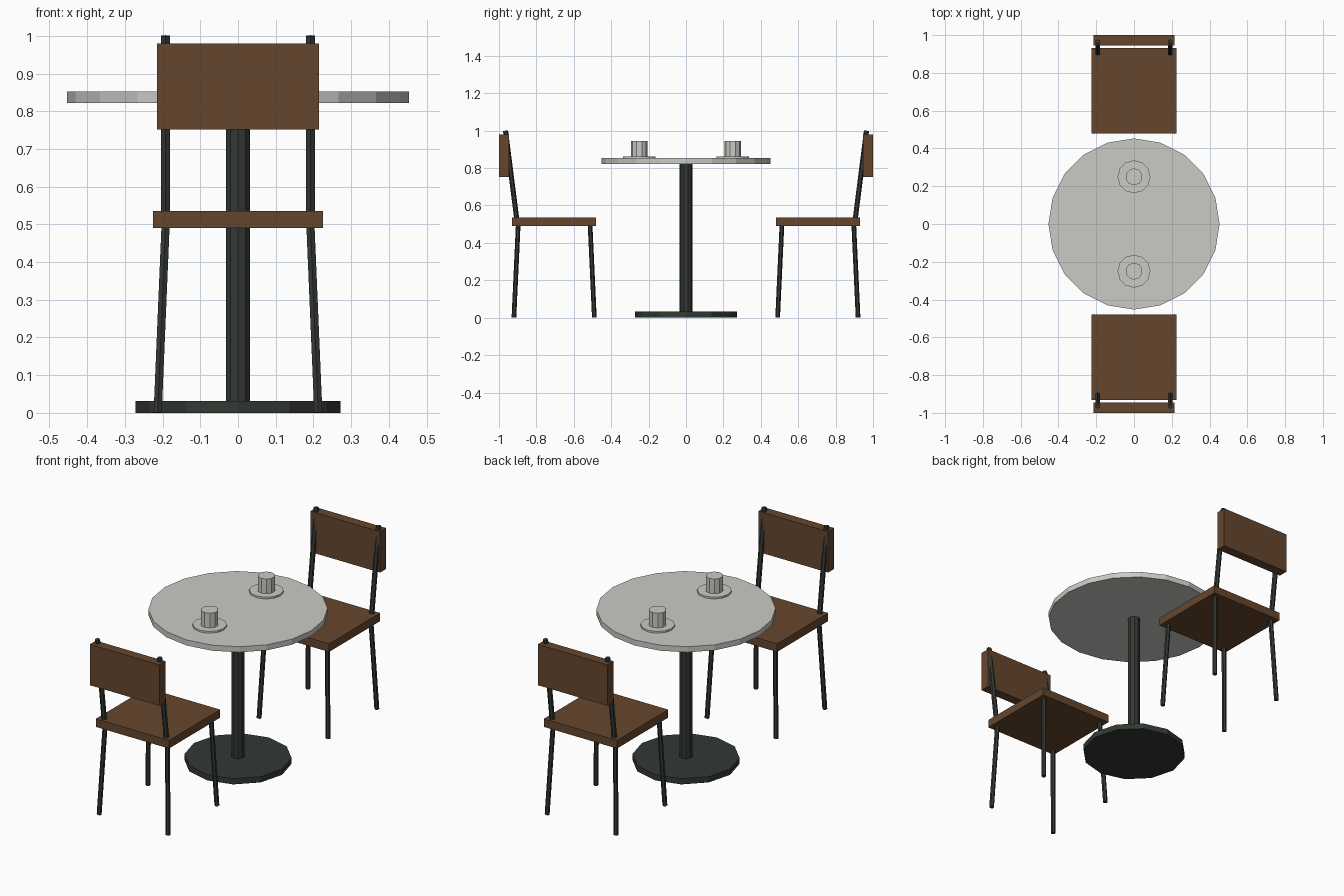
import bpy, bmesh, math
from mathutils import Vector

if "Cube" in bpy.data.objects:
    bpy.data.objects.remove(bpy.data.objects["Cube"])


def material(name, rgb):
    m = bpy.data.materials.new(name)
    m.diffuse_color = (*rgb, 1)
    m.use_nodes = True
    m.node_tree.nodes["Principled BSDF"].inputs["Base Color"].default_value = m.diffuse_color
    return m


WOOD = material("brown wood", (0.130, 0.062, 0.027))
METAL = material("dark metal", (0.033, 0.040, 0.033))
STONE = material("pale stone", (0.59, 0.59, 0.56))


def finish(name, bm, mat):
    bmesh.ops.recalc_face_normals(bm, faces=bm.faces[:])
    me = bpy.data.meshes.new(name)
    bm.to_mesh(me)
    bm.free()
    me.materials.append(mat)
    ob = bpy.data.objects.new(name, me)
    bpy.context.collection.objects.link(ob)
    return ob


def box(name, lo, hi, mat):
    lo, hi = Vector(lo), Vector(hi)
    bm = bmesh.new()
    bmesh.ops.create_cube(bm, size=1)
    for v in bm.verts:
        v.co = (lo + hi) / 2 + v.co * (hi - lo)
    return finish(name, bm, mat)


def rod(name, a, b, r, sides, mat):
    """Flat-sided cylinder from point a to point b."""
    a, b = Vector(a), Vector(b)
    bm = bmesh.new()
    bmesh.ops.create_cone(bm, cap_ends=True, segments=sides,
                          radius1=r, radius2=r, depth=(b - a).length)
    tilt = Vector((0, 0, 1)).rotation_difference(b - a)
    for v in bm.verts:
        v.co = tilt @ v.co + (a + b) / 2
    return finish(name, bm, mat)


# Table
rod("table_base", (0, 0, 0), (0, 0, 0.032), 0.272, 12, METAL)
rod("table_column", (0, 0, 0.03), (0, 0, 0.824), 0.034, 10, METAL)
rod("table_top", (0, 0, 0.822), (0, 0, 0.853), 0.453, 20, STONE)

for s, side in ((-1, "front"), (1, "back")):
    # Cup and saucer
    rod(side + "_saucer", (0, s * 0.25, 0.853), (0, s * 0.25, 0.863), 0.087, 12, STONE)
    rod(side + "_cup", (0, s * 0.25, 0.863), (0, s * 0.25, 0.945), 0.045, 10, STONE)

    # Chair seat and backrest
    box(side + "_chair_seat", (-0.226, s * 0.48, 0.49), (0.226, s * 0.931, 0.535), WOOD)
    box(side + "_chair_backrest", (-0.215, s * 0.946, 0.752), (0.215, s * 1.0, 0.98), WOOD)

    # Splayed legs and leaning back posts
    for x, hand in ((-1, "left"), (1, "right")):
        tag = f"{side}_chair_{hand}"
        rod(tag + "_inner_leg", (x * 0.213, s * 0.49, 0.001), (x * 0.192, s * 0.513, 0.5),
            0.0125, 6, METAL)
        rod(tag + "_outer_leg", (x * 0.213, s * 0.92, 0.001), (x * 0.192, s * 0.897, 0.5),
            0.0125, 6, METAL)
        rod(tag + "_post", (x * 0.192, s * 0.904, 0.52), (x * 0.192, s * 0.965, 1.0),
            0.0135, 6, METAL)
